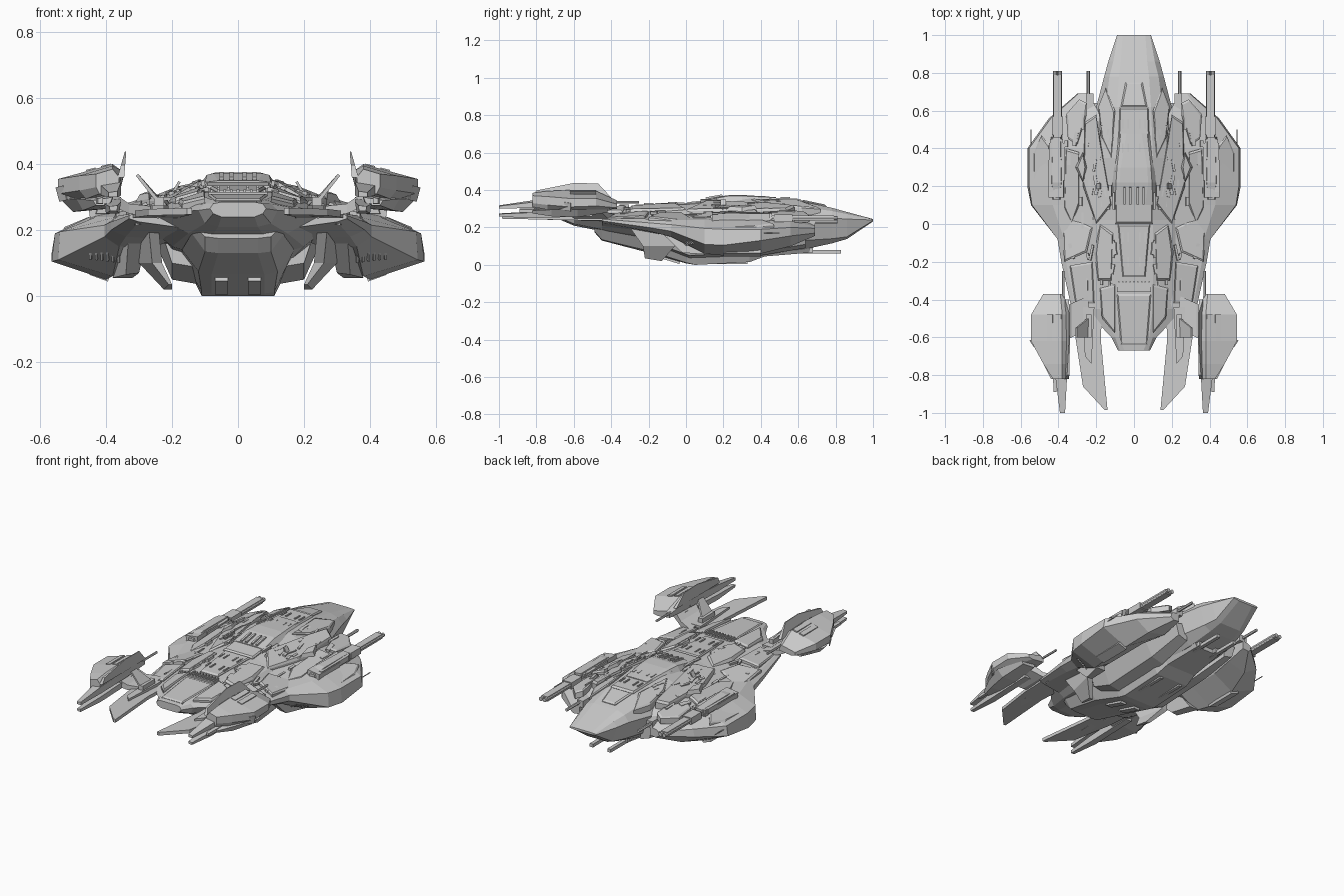
import bpy, bmesh, math, random
from mathutils import Matrix, Vector

random.seed(4)


def finish(name, bm, mirror):
    bmesh.ops.recalc_face_normals(bm, faces=bm.faces)
    me = bpy.data.meshes.new(name)
    bm.to_mesh(me)
    bm.free()
    ob = bpy.data.objects.new(name, me)
    bpy.context.collection.objects.link(ob)
    if mirror:
        ob.modifiers.new("mirror", 'MIRROR')
    return ob


def skin(name, rings, mirror=True):
    """Join equal-length rings of 3D points into a closed solid."""
    bm = bmesh.new()
    vs = [[bm.verts.new(p) for p in r] for r in rings]
    n = len(vs[0])
    for a, b in zip(vs, vs[1:]):
        for i in range(n):
            bm.faces.new((a[i], a[(i + 1) % n], b[(i + 1) % n], b[i]))
    bm.faces.new(vs[0])
    bm.faces.new(vs[-1])
    return finish(name, bm, mirror)


def loft(name, sections, mirror=True, closed_half=False):
    """Sections are (y, [(x, z)...]); closed_half reflects each into a full ring."""
    rings = []
    for y, pts in sections:
        ring = [(x, y, z) for x, z in pts]
        if closed_half:
            ring += [(-x, y, z) for x, z in reversed(pts)]
        rings.append(ring)
    return skin(name, rings, mirror)


def boxes(name, items, mirror=True):
    """Items are (centre, size, (rx, ry, rz) degrees)."""
    bm = bmesh.new()
    for c, s, r in items:
        m = Matrix.Translation(c)
        for a, ax in zip(r, 'XYZ'):
            m = m @ Matrix.Rotation(math.radians(a), 4, ax)
        bmesh.ops.create_cube(bm, size=1, matrix=m @ Matrix.Diagonal((*s, 1)))
    return finish(name, bm, mirror)


def tube(name, x, z, y0, y1, r, sides=8):
    ring = [(x + r * math.cos(2 * math.pi * i / sides), z + r * math.sin(2 * math.pi * i / sides))
            for i in range(sides)]
    return loft(name, [(y0, ring), (y1, ring)])


def interp(t, table):
    for (a, va), (b, vb) in zip(table, table[1:]):
        if t <= b:
            return va + (vb - va) * max(0, (t - a) / (b - a))
    return table[-1][1]


def deck(x, y):
    """Approximate height of the upper hull."""
    ridge = interp(y, [(-.67, .285), (-.4, .3), (-.2, .315), (0, .322), (.15, .345),
                       (.35, .355), (.6, .343), (.78, .305), (1, .243)])
    drop = interp(abs(x), [(0, 0), (.1, 0), (.14, .02), (.22, .05), (.3, .075),
                           (.42, .11), (.5, .14), (.57, .18)])
    return ridge - drop * interp(y, [(-.2, .7), (0, 1)])


def panel(name, outline, h=.014, mirror=True, inset=.012):
    """Bevelled armour plate that follows the deck."""
    c = sum((Vector(p) for p in outline), Vector((0, 0))) / len(outline)
    top = []
    for p in outline:
        d = c - Vector(p)
        top.append(Vector(p) + d.normalized() * min(inset, d.length * .4))
    return skin(name, [[(x, y, deck(x, y) - .03) for x, y in outline],
                       [(x, y, deck(x, y) + h * .4) for x, y in outline],
                       [(x, y, deck(x, y) + h) for x, y in top]], mirror)


# Central hull from tail block to flat nose
loft("main_hull", [
    (-.67, [(.05, .285), (.075, .28), (.085, .265), (.075, .25), (.05, .24)]),
    (-.60, [(.08, .292), (.1, .28), (.12, .26), (.1, .22), (.06, .21)]),
    (-.45, [(.1, .3), (.18, .27), (.26, .25), (.15, .19), (.08, .18)]),
    (-.20, [(.1, .315), (.2, .285), (.3, .23), (.2, .15), (.1, .12)]),
    (.02, [(.1, .324), (.2, .29), (.27, .22), (.2, .13), (.11, .06)]),
    (.35, [(.1, .355), (.18, .32), (.24, .24), (.2, .13), (.11, .06)]),
    (.62, [(.09, .34), (.15, .31), (.2, .24), (.16, .13), (.1, .08)]),
    (.78, [(.08, .305), (.13, .288), (.158, .25), (.125, .14), (.08, .115)]),
    (.86, [(.07, .283), (.11, .272), (.136, .245), (.105, .15), (.07, .138)]),
    (1.0, [(.06, .245), (.085, .243), (.09, .24), (.088, .236), (.05, .232)])], False, True)

# Keel under the hull, and slim chin cannons under the nose
loft("keel", [
    (-.49, [(.09, .22), (.12, .2), (.1, .18), (.06, .175)]),
    (-.45, [(.09, .22), (.14, .19), (.1, .135), (.06, .13)]),
    (-.2, [(.13, .2), (.17, .14), (.12, .075), (.08, .065)]),
    (.0, [(.14, .2), (.17, .12), (.11, .012), (.08, .008)]),
    (.05, [(.14, .2), (.17, .12), (.11, 0), (.08, 0)]),
    (.34, [(.14, .2), (.17, .12), (.11, .015), (.08, .015)]),
    (.42, [(.12, .2), (.15, .12), (.1, .045), (.08, .045)]),
    (.66, [(.1, .2), (.13, .14), (.08, .065), (.06, .065)])], False, True)
boxes("chin_cannon", [((.06, .68, .07), (.022, .3, .02), (0, 0, 0)),
                      ((.06, .6, .085), (.04, .16, .04), (0, 0, 0))])

# Broad armoured side bodies
loft("side_body", [
    (-.45, [(.12, .275), (.31, .25), (.33, .245), (.33, .235), (.3, .225), (.12, .2)]),
    (-.2, [(.15, .275), (.36, .245), (.385, .225), (.385, .2), (.34, .18), (.2, .17)]),
    (-.08, [(.15, .28), (.37, .24), (.405, .215), (.405, .18), (.36, .15), (.25, .15)]),
    (.1, [(.15, .29), (.43, .24), (.54, .195), (.545, .11), (.38, .06), (.27, .13)]),
    (.2, [(.15, .3), (.44, .245), (.555, .19), (.565, .105), (.4, .05), (.27, .13)]),
    (.4, [(.15, .3), (.43, .245), (.555, .19), (.565, .13), (.4, .06), (.27, .13)]),
    (.56, [(.17, .28), (.37, .235), (.44, .2), (.45, .155), (.36, .1), (.24, .13)]),
    (.69, [(.24, .21), (.28, .205), (.295, .195), (.3, .17), (.28, .155), (.24, .16)])])

# Lower side nacelles and hanging fins
loft("lower_nacelle", [
    (-.12, [(.13, .16), (.22, .16), (.2, .1), (.14, .09)]),
    (.02, [(.12, .16), (.25, .16), (.2, .05), (.12, .036)]),
    (.4, [(.12, .18), (.25, .16), (.2, .07), (.12, .05)]),
    (.64, [(.14, .2), (.22, .18), (.2, .11), (.14, .09)])])
skin("hanging_fin", [
    [(.24, -.3, .2), (.27, -.3, .2), (.31, -.02, .19), (.27, -.02, .19)],
    [(.23, -.23, .1), (.26, -.23, .1), (.3, -.06, .1), (.26, -.06, .1)],
    [(.2, -.22, .035), (.21, -.22, .035), (.225, -.13, .02), (.2, -.13, .02)]])
skin("outer_strut", [
    [(.27, -.16, .2), (.33, -.16, .2), (.35, .06, .16), (.28, .06, .16)],
    [(.3, -.02, .07), (.34, -.02, .065), (.38, .12, .055), (.32, .12, .055)]])

# Dorsal armour plates
panel("nose_collar", [(-.07, .62), (-.045, .75), (.045, .75), (.07, .62)], .01, False)
panel("front_spine", [(-.09, .28), (-.075, .62), (.075, .62), (.09, .28)], .012, False)
panel("mid_spine", [(-.1, 0), (-.1, .28), (.1, .28), (.1, 0)], .012, False)
panel("rear_spine", [(-.06, -.28), (-.085, 0), (.085, 0), (.06, -.28)], .012, False)
panel("tail_cap", [(-.07, -.64), (-.09, -.37), (.09, -.37), (.07, -.64)], .008, False)
panel("cheek_plate", [(.12, .35), (.1, .6), (.15, .72), (.19, .62), (.17, .45)], .01)
panel("shoulder_plate", [(.12, .1), (.18, .45), (.2, .58), (.26, .54), (.27, .2), (.2, .0)], .018)
panel("front_wing_plate", [(.25, .58), (.25, .64), (.29, .66), (.36, .58), (.35, .45), (.3, .42)], .01)
panel("outer_wing_plate", [(.45, .14), (.45, .42), (.49, .47), (.53, .38), (.535, .2), (.51, .1)], .01)
panel("inner_wing_plate", [(.29, .1), (.29, .38), (.36, .4), (.37, .08), (.33, 0)])
panel("rear_wing_plate", [(.25, -.15), (.22, -.02), (.33, .03), (.38, -.02), (.37, -.2)], .012)
panel("flank_plate", [(.12, -.3), (.11, -.05), (.18, .0), (.21, -.15), (.19, -.3)], .018)
panel("aft_plate", [(.21, -.42), (.22, -.2), (.34, -.22), (.31, -.42)], .01)
panel("engine_deck_plate", [(.1, -.58), (.1, -.32), (.18, -.34), (.17, -.5)], .014)
panel("wing_blister", [(.27, .22), (.25, .3), (.27, .38), (.31, .3)], .03)

# Raised bridge, vents and spine ribs
loft("bridge", [
    (.1, [(.06, .35), (.1, .345), (.11, .32)]),
    (.22, [(.075, .372), (.095, .367), (.12, .33)]),
    (.3, [(.07, .374), (.09, .368), (.12, .33)]),
    (.48, [(.04, .362), (.07, .36), (.1, .33)])], False, True)
boxes("spine_ribs", [((x, .15, .362), (.012, .09, .014), (10, 0, 0)) for x in (.02, .05)]
      + [((x, y, deck(x, y) + .012), (.008, .05, .008), (0, 0, 0))
         for x in (.03, .06) for y in (.4, .53, -.07, -.2)])
boxes("rear_vent", [((0, -.335, .3), (.18, .05, .03), (0, 0, 0))], False)
boxes("rear_vent_slats", [((x * .02, -.33, .315), (.008, .05, .015), (0, 0, 0)) for x in range(-4, 5)], False)
boxes("under_panels", [((.07, .2, .012), (.02, .26, .016), (0, 0, 0)),
                       ((.05, -.1, .035), (.04, .14, .02), (-17, 0, 0)),
                       ((.42, .3, .062), (.06, .2, .016), (0, -20, 0))])

# Side body rear grilles
boxes("body_grille", [((.3 + i * .017, -.01 + i * .007, .135 + i * .002), (.007, .07, .05), (40, 0, 20))
                      for i in range(9)])

# Swept tail plates
skin("tail_plate", [[(x, y, z + .02 * (-.45 - y)) for x, y in
                     [(.17, -.42), (.32, -.42), (.31, -.6), (.27, -.86), (.155, -.985), (.14, -.985), (.175, -.62)]]
                    for z in (.236, .256)])
skin("tail_plate_rib", [[(x, y, z) for x, y in [(.21, -.44), (.27, -.44), (.26, -.7), (.225, -.74)]]
                        for z in (.24, .274)])
skin("tail_spike", [[(.24, -.5, .3), (.25, -.5, .295), (.255, -.6, .295), (.245, -.6, .3)],
                    [(.302, -.55, .37), (.31, -.55, .365), (.31, -.6, .365), (.302, -.6, .37)]])
boxes("tail_spike_base", [((.24, -.54, .28), (.03, .12, .04), (0, 0, 0))])

# Engine pods with pylons
skin("pod_pylon", [[(.24, -.38, .235), (.24, -.38, .27), (.24, -.56, .27), (.24, -.56, .235)],
                   [(.33, -.42, .25), (.33, -.42, .28), (.33, -.6, .28), (.33, -.6, .25)],
                   [(.4, -.45, .28), (.4, -.45, .33), (.4, -.64, .33), (.4, -.64, .28)]])
loft("engine_pod", [
    (-.37, [(.37, .33), (.39, .345), (.48, .325), (.48, .305), (.45, .3), (.37, .31)]),
    (-.48, [(.345, .37), (.38, .395), (.545, .355), (.545, .315), (.5, .29), (.36, .31)]),
    (-.62, [(.345, .375), (.38, .4), (.545, .355), (.545, .31), (.5, .285), (.36, .305)]),
    (-.74, [(.355, .37), (.38, .395), (.48, .365), (.48, .32), (.46, .295), (.36, .305)]),
    (-.82, [(.36, .36), (.38, .385), (.43, .37), (.43, .33), (.42, .31), (.36, .315)])])
loft("pod_lower_shell", [
    (-.42, [(.39, .31), (.49, .295), (.48, .28), (.4, .285)]),
    (-.58, [(.375, .31), (.54, .295), (.5, .255), (.39, .265)]),
    (-.72, [(.375, .31), (.49, .295), (.47, .26), (.39, .265)]),
    (-.82, [(.38, .3), (.44, .29), (.43, .275), (.39, .275)])])
loft("pod_upper_boom", [
    (-.55, [(.355, .36), (.415, .35), (.415, .31), (.355, .31)]),
    (-.82, [(.355, .345), (.415, .335), (.415, .305), (.355, .305)]),
    (-1.0, [(.365, .318), (.392, .314), (.392, .3), (.365, .3)])])
loft("pod_lower_boom", [
    (-.5, [(.355, .3), (.405, .295), (.4, .26), (.36, .26)]),
    (-.82, [(.355, .285), (.405, .28), (.4, .25), (.36, .25)]),
    (-1.0, [(.365, .275), (.39, .272), (.388, .258), (.367, .258)])])
loft("pod_side_boom", [
    (-.6, [(.41, .31), (.44, .305), (.44, .275), (.41, .275)]),
    (-.89, [(.41, .3), (.425, .295), (.425, .28), (.41, .28)])])
skin("pod_fin", [[(x + (z - .36) * lean, y, z) for y, z in
                  [(-.4, .36), (-.47, .435), (-.6, .438), (-.8, .398), (-.82, .36)]]
                 for x, lean in ((.345, -.08), (.365, -.28))])
boxes("pod_grille", [((.43 + i * .013, -.745 + i * .014, .335 - i * .003), (.006, .04, .045), (0, 15, -35))
                     for i in range(9)])
boxes("pod_top_plates", [((.4 + i * .045, -.55, .392 - i * .0115), (.03, .14, .012), (0, 14, 0))
                         for i in range(2)])
tube("pod_probe", .375, .335, -.4, -.25, .007, 6)

# Long guns with mounts on the side bodies
boxes("gun_mount", [((.41, .24, .25), (.08, .2, .05), (0, 8, 0)),
                    ((.41, .38, .255), (.07, .14, .04), (0, 0, 0)),
                    ((.44, .3, .26), (.02, .26, .03), (0, 0, 0)),
                    ((.375, .33, .262), (.018, .2, .03), (0, 0, 0))])
loft("gun_turret", [
    (.13, [(.39, .25), (.395, .265), (.425, .265), (.43, .25)]),
    (.22, [(.37, .24), (.385, .285), (.435, .28), (.45, .24)]),
    (.46, [(.38, .24), (.39, .28), (.43, .275), (.44, .24)])])
boxes("gun_shroud", [((.405, .6, .25), (.042, .38, .028), (0, 0, 0)),
                     ((.405, .52, .25), (.06, .1, .04), (0, 0, 0))])
for i, gx in enumerate((.392, .418)):
    tube("gun_barrel_%d" % (i + 1), gx, .25, .4, .81, .012)
tube("light_gun", .243, .23, .55, .81, .009, 6)
boxes("light_gun_mount", [((.235, .62, .225), (.04, .14, .04), (0, 0, 0))])
tube("side_antenna", .545, .17, .34, .5, .003, 5)
boxes("deck_antenna", [((.19, .2, .325), (.008, .03, .05), (0, -30, 0))])

# Small surface fittings on the deck
fittings = []
for _ in range(45):
    x, y = random.uniform(.1, .4), random.uniform(-.4, .55)
    if x < .34 or y > -.05:
        fittings.append(((x, y, deck(x, y) + .004),
                         (random.uniform(.008, .02), random.uniform(.03, .09), .016),
                         (0, 14, random.choice((0, 0, 12, -12)))))
boxes("deck_fittings", fittings)
